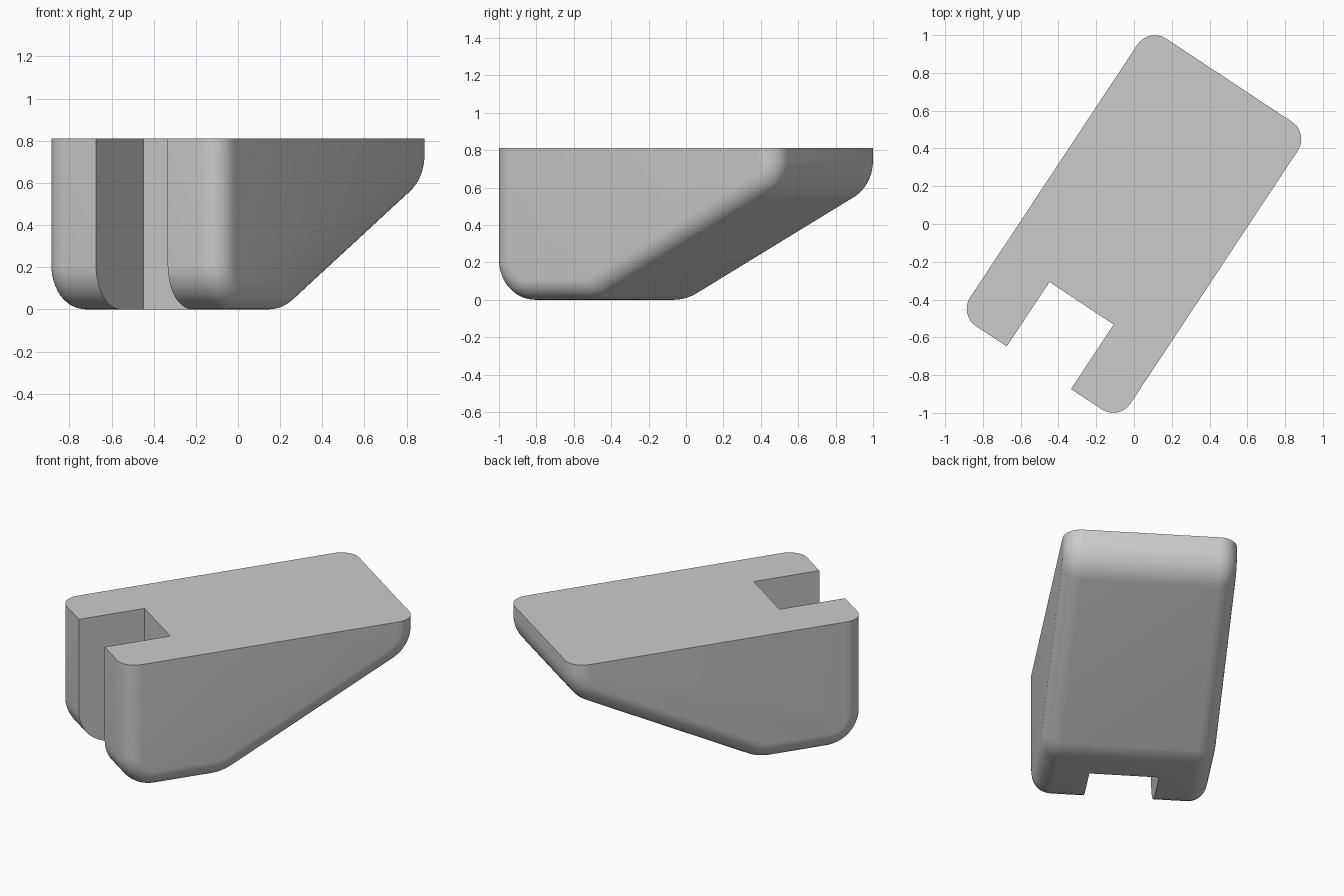
import bpy, bmesh
from math import sin, cos, pi, radians, atan, tan

cube = bpy.data.objects.get("Cube")
if cube:
    bpy.data.objects.remove(cube, do_unlink=True)

HALF_L, HALF_W, HEIGHT = 0.9125, 0.509, 0.81
EDGE_R = 0.11                    # rounding of the two long sides
FRONT_R, BELLY_R, BACK_R = 0.21, 0.28, 0.22
RISE, RISE_START = 0.51, -0.275  # sloped underside
SLOPE = atan(RISE)
TURN = radians(56.5)             # the body stands diagonally

grey = bpy.data.materials.new("plain grey")
grey.use_nodes = True
colour = (0.6, 0.6, 0.6, 1)
grey.diffuse_color = colour
grey.node_tree.nodes["Principled BSDF"].inputs["Base Color"].default_value = colour

# Rounded corners of the side profile: centre, radius, start and end angle
back_u = HALF_L - BACK_R
corners = [
    (-HALF_L + FRONT_R, FRONT_R, FRONT_R, -pi, -pi / 2),
    (RISE_START - BELLY_R * tan(SLOPE / 2), BELLY_R, BELLY_R, -pi / 2, SLOPE - pi / 2),
    (back_u, RISE * (back_u - RISE_START) + BACK_R / cos(SLOPE), BACK_R, SLOPE - pi / 2, 0),
]


def profile(inset, steps=10):
    """Side outline, drawn in by the inset everywhere but at the top."""
    pts = [(-HALF_L + inset, HEIGHT)]
    for u, z, r, a, b in corners:
        for i in range(steps + 1):
            t = a + (b - a) * i / steps
            pts.append((u + (r - inset) * cos(t), z + (r - inset) * sin(t)))
    pts.append((HALF_L - inset, HEIGHT))
    return pts


# Body: profiles lofted across the width
bm = bmesh.new()
angles = [pi / 2 * i / 10 for i in range(11)]
stations = [(-HALF_W + EDGE_R * (1 - cos(t)), EDGE_R * (1 - sin(t))) for t in reversed(angles)]
stations = [(-HALF_W + EDGE_R * (1 - sin(t)), EDGE_R * (1 - cos(t))) for t in reversed(angles)]
stations += [(-v, inset) for v, inset in reversed(stations)]
rings = [[bm.verts.new((u, v, z)) for u, z in profile(inset)] for v, inset in stations]
for a, b in zip(rings, rings[1:]):
    for i in range(len(a) - 1):
        bm.faces.new((a[i], a[i + 1], b[i + 1], b[i]))
bm.faces.new(rings[0])
bm.faces.new(rings[-1])
# Flat top
bm.faces.new([r[0] for r in rings] + [r[-1] for r in reversed(rings)])
bmesh.ops.recalc_face_normals(bm, faces=bm.faces)
mesh = bpy.data.meshes.new("body")
bm.to_mesh(mesh)
bm.free()
mesh.materials.append(grey)
body = bpy.data.objects.new("body", mesh)
bpy.context.collection.objects.link(body)

# Slot through the front end
bpy.ops.mesh.primitive_cube_add(size=1, location=(-1.003, 0, 0.5))
cutter = bpy.context.object
cutter.name = "slot_cutter"
cutter.scale = (1, 0.408, 2)
cutter.hide_render = True
cutter.data.materials.append(grey)
bpy.context.view_layer.update()

bpy.ops.object.select_all(action='DESELECT')
body.select_set(True)
bpy.context.view_layer.objects.active = body
cut = body.modifiers.new("slot", 'BOOLEAN')
cut.operation, cut.solver, cut.object = 'DIFFERENCE', 'EXACT', cutter
bpy.ops.object.modifier_apply(modifier=cut.name)
bpy.data.objects.remove(cutter, do_unlink=True)

body.rotation_euler.z = TURN
bpy.ops.object.shade_smooth_by_angle(angle=radians(30))
